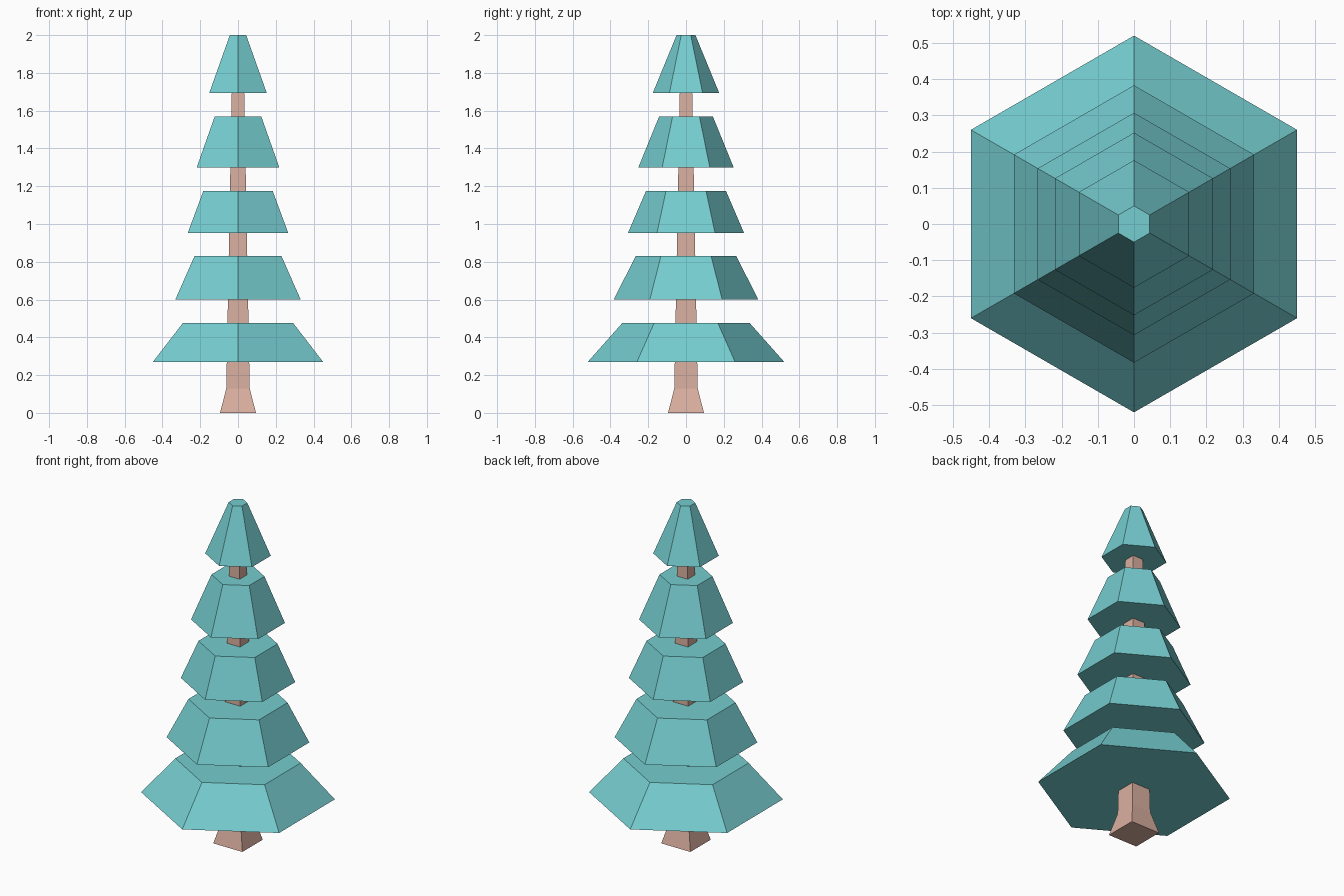
import bpy, bmesh, math

if "Cube" in bpy.data.objects:
    bpy.data.objects.remove(bpy.data.objects["Cube"])


def material(name, rgb):
    m = bpy.data.materials.new(name)
    m.diffuse_color = (*rgb, 1.0)
    m.use_nodes = True
    m.node_tree.nodes["Principled BSDF"].inputs["Base Color"].default_value = m.diffuse_color
    return m


def stack(name, sides, turn, rings, mat):
    """Closed solid through regular rings given as (height, corner radius)."""
    bm = bmesh.new()
    loops = []
    for z, r in rings:
        angles = [turn + math.tau * i / sides for i in range(sides)]
        loops.append([bm.verts.new((r * math.cos(a), r * math.sin(a), z)) for a in angles])
    bm.faces.new(loops[0][::-1])
    bm.faces.new(loops[-1])
    for low, high in zip(loops, loops[1:]):
        for i in range(sides):
            j = (i + 1) % sides
            bm.faces.new((low[i], low[j], high[j], high[i]))
    mesh = bpy.data.meshes.new(name)
    bm.to_mesh(mesh)
    bm.free()
    mesh.materials.append(mat)
    obj = bpy.data.objects.new(name, mesh)
    bpy.context.collection.objects.link(obj)
    return obj


needles = material("teal needles", (0.18, 0.61, 0.63))
bark = material("pinkish brown bark", (0.70, 0.43, 0.35))

# Square trunk with a flared foot; half-widths become corner radii
trunk = [(0.0, 0.095), (0.13, 0.062), (1.75, 0.032)]
stack("trunk", 4, math.pi / 4, [(z, h * math.sqrt(2)) for z, h in trunk], bark)

# Hexagonal foliage tiers: bottom z, bottom radius, top z, top radius
tiers = [
    (0.27, 0.52, 0.477, 0.336),
    (0.60, 0.383, 0.83, 0.266),
    (0.953, 0.307, 1.175, 0.212),
    (1.30, 0.252, 1.57, 0.142),
    (1.693, 0.176, 2.0, 0.05),
]
for n, (z0, r0, z1, r1) in enumerate(tiers, 1):
    stack(f"foliage_tier_{n}", 6, math.pi / 2, [(z0, r0), (z1, r1)], needles)
